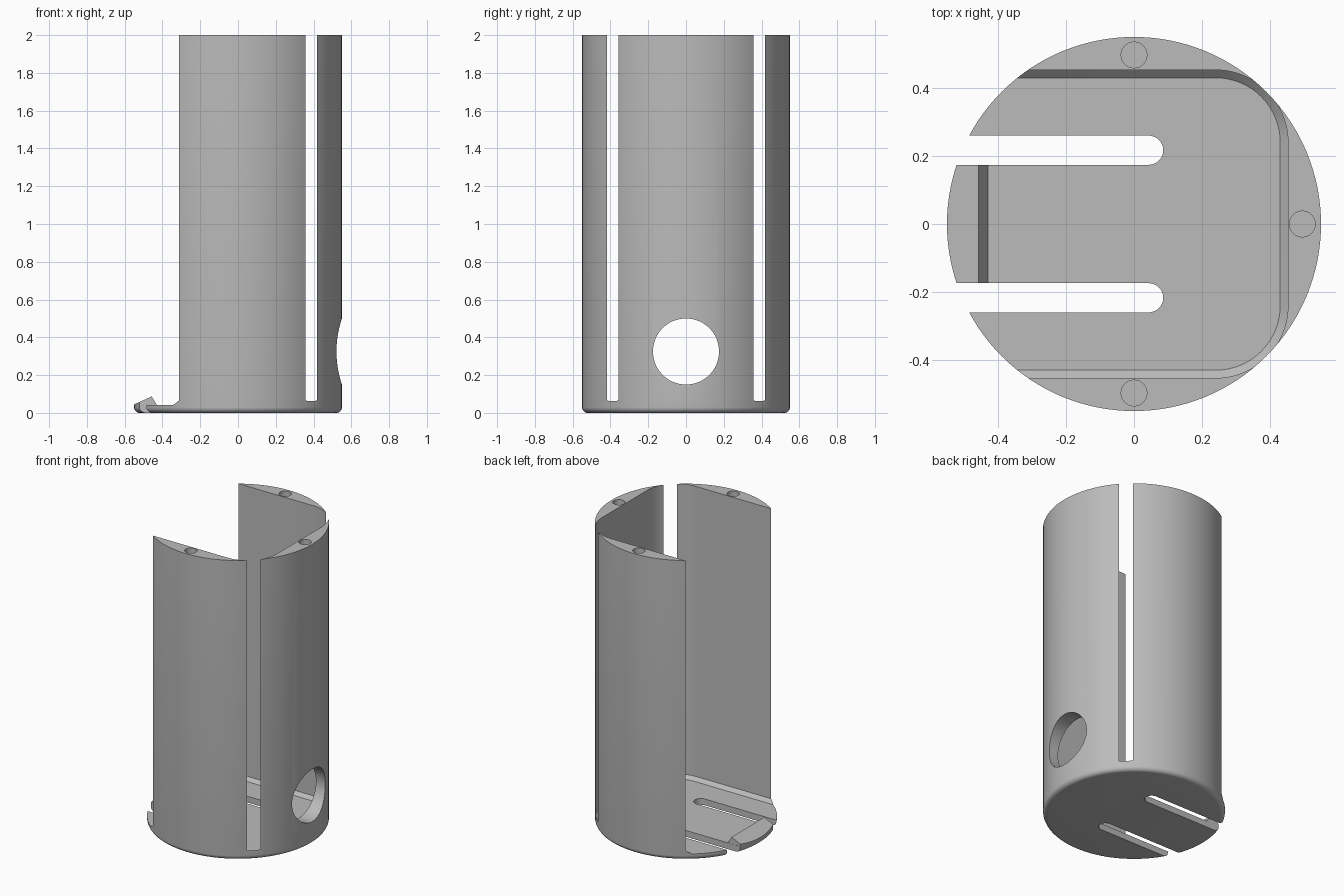
import bpy, bmesh, math

cube = bpy.data.objects.get("Cube")
if cube:
    bpy.data.objects.remove(cube, do_unlink=True)

R, H = 0.55, 2.0           # outer radius and height
FLOOR, RIM = 0.042, 0.065  # floor top and top of the inner chamfer
INNER, WALL = 0.43, 0.453  # half widths below and above the chamfer
CORNER = 0.24              # centre of the cavity corner arcs

grey = bpy.data.materials.new("plain grey")
grey.use_nodes = True
grey.diffuse_color = (0.5, 0.5, 0.5, 1)
grey.node_tree.nodes["Principled BSDF"].inputs["Base Color"].default_value = (0.5, 0.5, 0.5, 1)


def loft(name, rings):
    """Closed solid through matching rings of points."""
    bm = bmesh.new()
    loops = [[bm.verts.new(p) for p in ring] for ring in rings]
    n = len(loops[0])
    for a, b in zip(loops, loops[1:]):
        for i in range(n):
            j = (i + 1) % n
            bm.faces.new((a[i], a[j], b[j], b[i]))
    bm.faces.new(loops[0][::-1])
    bm.faces.new(loops[-1])
    bmesh.ops.recalc_face_normals(bm, faces=bm.faces)
    mesh = bpy.data.meshes.new(name)
    bm.to_mesh(mesh)
    bm.free()
    mesh.materials.append(grey)
    obj = bpy.data.objects.new(name, mesh)
    bpy.context.collection.objects.link(obj)
    return obj


def arc(cx, cy, r, start, end, n):
    angles = [math.radians(start + (end - start) * i / n) for i in range(n + 1)]
    return [(cx + r * math.cos(a), cy + r * math.sin(a)) for a in angles]


def at_z(outline, z):
    return [(x, y, z) for x, y in outline]


def circle(r, n, cx=0, cy=0):
    return arc(cx, cy, r, 0, 360, n)[:-1]


def boolean(target, cutter, operation="DIFFERENCE"):
    """Apply a boolean and remove the helper."""
    cutter.hide_render = True
    mod = target.modifiers.new("cut", "BOOLEAN")
    mod.operation, mod.object, mod.solver = operation, cutter, "EXACT"
    bpy.context.view_layer.objects.active = target
    bpy.ops.object.modifier_apply(modifier=mod.name)
    bpy.data.objects.remove(cutter, do_unlink=True)


def round_body(name):
    """Upright cylinder with a rounded bottom edge."""
    f = 0.03
    edge = arc(R - f, f, f, -90, 0, 6)
    return loft(name, [at_z(circle(r, 128), z) for r, z in edge + [(R, H)]])


def cavity_outline(half):
    r = half - CORNER
    return ([(-1, -half)] + arc(CORNER, -CORNER, r, -90, 0, 16)
            + arc(CORNER, CORNER, r, 0, 90, 16) + [(-1, half)])


# Housing with an open-sided cavity, chamfered where it meets the floor
housing = round_body("housing")
boolean(housing, loft("cavity_cutter", [
    at_z(cavity_outline(INNER), FLOOR),
    at_z(cavity_outline(WALL), RIM),
    at_z(cavity_outline(WALL), H + 0.1)]))

# Round-ended slots that free the floor tongue
for side in (-1, 1):
    slot = [(-1, side * 0.217 - 0.043)] + arc(0.043, side * 0.217, 0.043, -90, 90, 16) + [(-1, side * 0.217 + 0.043)]
    boolean(housing, loft("slot_cutter", [at_z(slot, -0.1), at_z(slot, 0.2)]))

# Cable port through the closed wall
port = circle(0.175, 64, 0, 0.325)
boolean(housing, loft("port_cutter", [[(x, y, z) for y, z in port] for x in (0.3, 0.7)]))

# Screw holes in the top rim
for x, y in ((0, 0.497), (0, -0.497), (0.495, 0)):
    hole = circle(0.038, 32, x, y)
    boolean(housing, loft("screw_hole_cutter", [at_z(hole, H - 0.2), at_z(hole, H + 0.1)]))

# Snap catch on the end of the tongue
profile = [(-0.6, 0.02), (-0.43, 0.02), (-0.43, FLOOR), (-0.457, 0.087), (-0.6, 0.015 + 0.007)]
catch = loft("snap_catch", [[(x, y, z) for x, z in profile] for y in (-0.173, 0.173)])
boolean(catch, round_body("catch_trim"), "INTERSECT")

# Smooth curved walls, crisp edges
bpy.ops.object.select_all(action="DESELECT")
for obj in (housing, catch):
    obj.select_set(True)
bpy.context.view_layer.objects.active = housing
bpy.ops.object.shade_smooth_by_angle(angle=math.radians(30))
